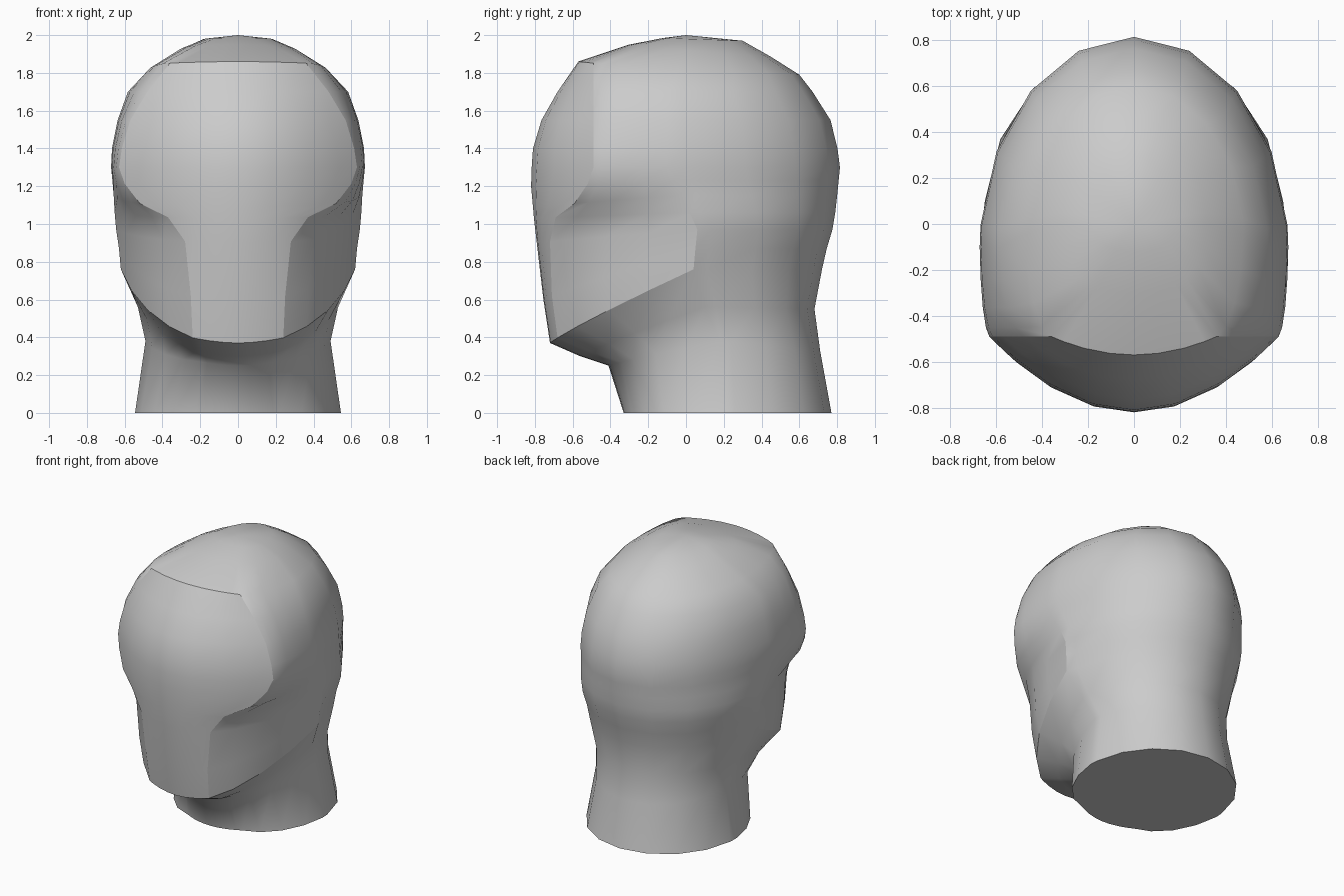
import bpy
import bmesh
from math import sin, cos, radians

cube = bpy.data.objects.get("Cube")
if cube:
    bpy.data.objects.remove(cube, do_unlink=True)

PLATE_STEPS = (0, .29, .6, .85, 1)      # centre of the face to the plate edge
SIDE_ANGLES = (22, 45, 68, 90)          # plate edge to the widest point
BACK_ANGLES = (6, 27, 48, 69, 90)       # widest point to the back
EDGE_COLUMN = len(PLATE_STEPS) - 1
JAW_COLUMN = EDGE_COLUMN + len(SIDE_ANGLES)


def mix(a, b, t):
    return a + (b - a) * t


def section(z, front, edge, width, back, rise=0, rear=0, side_y=-.1, bulge=.85, step=0):
    """One closed, tilted cross-section: face plate, cheek, then skull back."""
    ex, ey = edge
    half = [(ex * u, mix(front, ey, u * u)) for u in PLATE_STEPS]
    for n, angle in enumerate(SIDE_ANGLES, 1):
        a, line = radians(angle), n / len(SIDE_ANGLES)
        half.append((mix(ex, width, mix(line, sin(a), bulge)),
                     mix(ey, side_y, mix(line, 1 - cos(a), bulge))))
    for angle in BACK_ANGLES:
        a = radians(angle)
        half.append(((width - step) * cos(a), mix(side_y, back, sin(a))))

    points = []
    for x, y in half:
        if y < side_y:
            height = z + rise * ((y - front) / (side_y - front)) ** .9
        else:
            height = z + rise + rear * (y - side_y) / (back - side_y)
        points.append((x, y, height))
    mirrored = [(-x, y, h) for x, y, h in points[-2:0:-1]]
    return points + mirrored


# Neck
neck = [
    section(0, -.33, (.22, -.27), .545, .77, side_y=.2),
    section(.25, -.41, (.19, -.34), .49, .71, rise=.13, rear=-.05, side_y=.18, bulge=.75),
    section(.30, -.56, (.22, -.51), .53, .68, rise=.26, rear=-.01, side_y=.1, bulge=.5),
]
# Jaw and cheeks
jaw = [
    section(.37, -.72, (.24, -.68), .62, .72, rise=.39, side_y=.04, bulge=.6, step=.025),
    section(.6, -.755, (.25, -.71), .63, .745, rise=.27, side_y=.05, bulge=.65, step=.02),
    section(.9, -.79, (.28, -.72), .645, .775, rise=.07, side_y=.06, bulge=.6, step=.01),
    section(1.03, -.805, (.37, -.69), .653, .79, rise=.03, side_y=.02, bulge=.5),
]
# Brow and skull
skull = [
    section(1.09, -.81, (.52, -.59), .658, .8, rise=.06, side_y=-.03, bulge=.65),
    section(1.2, -.82, (.6, -.52), .665, .808, rise=.03, side_y=-.07, bulge=.8),
    section(1.3, -.817, (.63, -.49), .672, .815),
    section(1.4, -.81, (.615, -.49), .667, .802),
    section(1.55, -.765, (.57, -.49), .637, .765),
    section(1.7, -.68, (.48, -.49), .583, .67),
    section(1.86, -.57, (.36, -.49), .475, .6, rise=-.045, rear=-.025, side_y=-.04),
]
# Crown
crown = [
    section(1.95, -.3, (.18, -.26), .315, .45, rise=-.03, rear=-.035, side_y=0),
    section(1.985, -.12, (.08, -.11), .18, .3, rise=-.005, rear=-.01, side_y=0),
]

sections = neck + jaw + skull + crown
bm = bmesh.new()
rings = [[bm.verts.new(p) for p in points] for points in sections]
count = len(rings[0])
for low, high in zip(rings, rings[1:]):
    for i in range(count):
        j = (i + 1) % count
        bm.faces.new((low[i], low[j], high[j], high[i]))

# Closed neck bottom and crown tip
base = bm.faces.new(rings[0][::-1])
tip = bm.verts.new((0, 0, 2))
for i in range(count):
    bm.faces.new((rings[-1][i], rings[-1][(i + 1) % count], tip))
bmesh.ops.recalc_face_normals(bm, faces=bm.faces)
for face in bm.faces:
    face.smooth = True


def crease(a, b):
    edge = bm.edges.get((a, b))
    if edge:
        edge.smooth = False


# Crisp seams: neck bottom, jaw line, top of face plate, plate sides, jaw back
jaw_row, top_row = len(neck), len(neck + jaw + skull) - 1
for edge in base.edges:
    edge.smooth = False
for row, reach in ((jaw_row, JAW_COLUMN), (top_row, EDGE_COLUMN)):
    for i in range(reach):
        crease(rings[row][i], rings[row][i + 1])
        crease(rings[row][-i], rings[row][-i - 1])
for row in range(jaw_row, top_row):
    for side in (1, -1):
        crease(rings[row][side * EDGE_COLUMN], rings[row + 1][side * EDGE_COLUMN])
        if row < jaw_row + len(jaw) - 1:
            crease(rings[row][side * JAW_COLUMN], rings[row + 1][side * JAW_COLUMN])

mesh = bpy.data.meshes.new("head")
bm.to_mesh(mesh)
bm.free()
head = bpy.data.objects.new("head", mesh)
bpy.context.collection.objects.link(head)

# Plain grey
grey = bpy.data.materials.new("plain grey")
grey.use_nodes = True
colour = (.6, .6, .6, 1)
grey.diffuse_color = colour
grey.node_tree.nodes["Principled BSDF"].inputs["Base Color"].default_value = colour
mesh.materials.append(grey)
